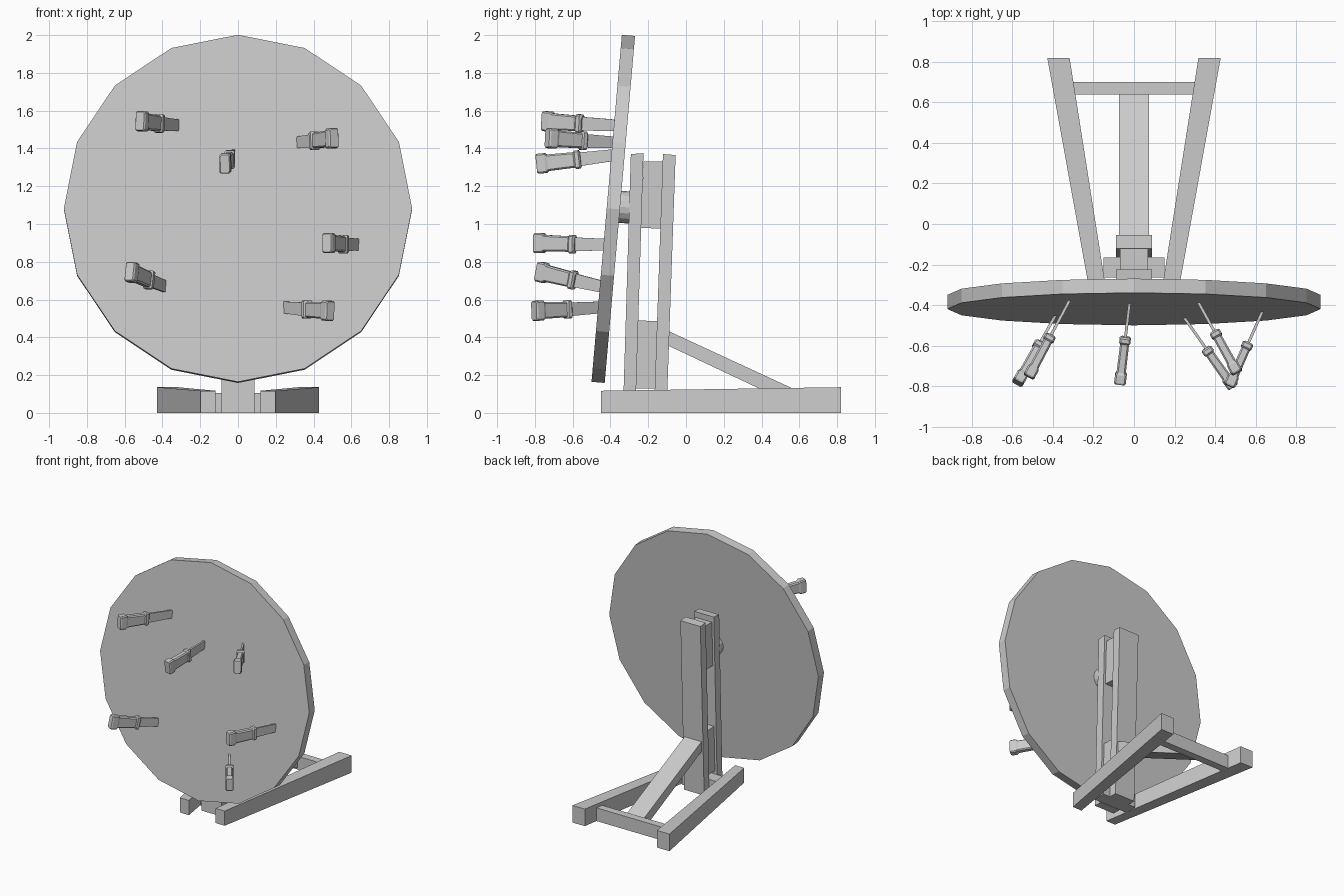
import bpy, bmesh, math
from mathutils import Vector, Matrix

if "Cube" in bpy.data.objects:
    bpy.data.objects.remove(bpy.data.objects["Cube"])


def make_object(name, bm):
    bmesh.ops.recalc_face_normals(bm, faces=bm.faces)
    me = bpy.data.meshes.new(name)
    bm.to_mesh(me)
    bm.free()
    ob = bpy.data.objects.new(name, me)
    bpy.context.collection.objects.link(ob)
    return ob


def loft(bm, rings):
    """Skin a list of closed rings and cap both ends."""
    vs = [[bm.verts.new(p) for p in r] for r in rings]
    n = len(vs[0])
    for a, b in zip(vs, vs[1:]):
        for i in range(n):
            j = (i + 1) % n
            bm.faces.new((a[i], a[j], b[j], b[i]))
    bm.faces.new(vs[0])
    bm.faces.new(vs[-1])


def side_slab(name, half_width, yz):
    """Extrude a side profile symmetrically along x."""
    bm = bmesh.new()
    loft(bm, [[(x, y, z) for y, z in yz] for x in (-half_width, half_width)])
    return make_object(name, bm)


def cylinder(name, radius, depth, centre, sides):
    bm = bmesh.new()
    bmesh.ops.create_cone(bm, cap_ends=True, segments=sides, radius1=radius,
                          radius2=radius, depth=depth)
    ob = make_object(name, bm)
    ob.rotation_euler = (math.radians(85), 0, 0)
    ob.location = centre
    return ob


# Tilted round board and its hub
cylinder("target_board", 0.922, 0.07, (0, -0.385, 1.08), 16)
cylinder("board_hub", 0.085, 0.12, (0, -0.30, 1.087), 16)

# Twin uprights with spacer blocks between them
side_slab("front_post", 0.088, [(-0.334, 0), (-0.268, 0), (-0.225, 1.375), (-0.292, 1.37)])
side_slab("back_post", 0.088, [(-0.170, 0), (-0.103, 0), (-0.055, 1.365), (-0.122, 1.37)])
side_slab("upper_spacer", 0.07, [(-0.24, 0.98), (-0.133, 0.975), (-0.12, 1.33), (-0.225, 1.33)])
side_slab("lower_spacer", 0.07, [(-0.265, 0.13), (-0.16, 0.13), (-0.15, 0.485), (-0.255, 0.49)])

# Diagonal brace and cross bars
side_slab("diagonal_brace", 0.075, [(-0.092, 0.355), (-0.09, 0.432), (0.65, 0.09), (0.65, 0.005)])
side_slab("front_cross_bar", 0.15, [(-0.265, 0), (-0.165, 0), (-0.165, 0.105), (-0.265, 0.105)])
side_slab("back_cross_bar", 0.31, [(0.64, 0), (0.70, 0), (0.70, 0.105), (0.64, 0.105)])

# Splayed floor runners
for side, label in ((-1, "left"), (1, "right")):
    bm = bmesh.new()
    loft(bm, [[(side * x, y, z) for x, z in ((xi, 0), (xo, 0), (xo, h), (xi, h))]
              for y, xi, xo, h in ((-0.45, 0.118, 0.198, 0.117), (0.82, 0.318, 0.428, 0.136))])
    make_object(label + "_runner", bm)


def section(d, h, t):
    """Chamfered rectangle across the knife: h half height, t half thickness."""
    c = 0.008
    return [(d, y, z) for y, z in ((t, h - c), (t - c, h), (c - t, h), (-t, h - c),
                                   (-t, c - h), (c - t, -h), (t - c, -h), (t, c - h))]


def knife(name, end, tip):
    end, tip = Vector(end), Vector(tip)
    axis = (tip - end).normalized()
    across = Vector((0, 0, 1)).cross(axis).normalized()
    up = axis.cross(across)
    frame = Matrix((axis, across, up)).transposed().to_4x4()
    frame.translation = end
    length = (tip - end).length

    # Handle: pommel, grip, guard
    bm = bmesh.new()
    loft(bm, [section(*s) for s in (
        (0.0, 0.048, 0.024), (0.008, 0.053, 0.029), (0.047, 0.053, 0.029),
        (0.060, 0.044, 0.023), (0.200, 0.041, 0.022), (0.208, 0.049, 0.028),
        (0.228, 0.049, 0.028), (0.236, 0.038, 0.018))])
    make_object(name + "_handle", bm).matrix_world = frame

    # Blade, sunk slightly into the board
    bm = bmesh.new()
    outline = ((0.23, -0.036), (length + 0.015, -0.028), (length + 0.03, 0.01),
               (length + 0.01, 0.034), (0.23, 0.036))
    loft(bm, [[(d, t, z) for d, z in outline] for t in (-0.007, 0.007)])
    make_object(name + "_blade", bm).matrix_world = frame


# Thrown knives: handle end, entry point
throws = [
    ((-0.52, -0.755, 1.545), (-0.325, -0.39, 1.52)),
    ((0.51, -0.735, 1.455), (0.325, -0.40, 1.43)),
    ((-0.07, -0.79, 1.318), (-0.023, -0.40, 1.36)),
    ((0.47, -0.80, 0.90), (0.63, -0.44, 0.888)),
    ((-0.575, -0.785, 0.75), (-0.39, -0.455, 0.668)),
    ((0.49, -0.805, 0.54), (0.25, -0.465, 0.555)),
]
for i, (end, tip) in enumerate(throws, 1):
    knife("knife_%d" % i, end, tip)
